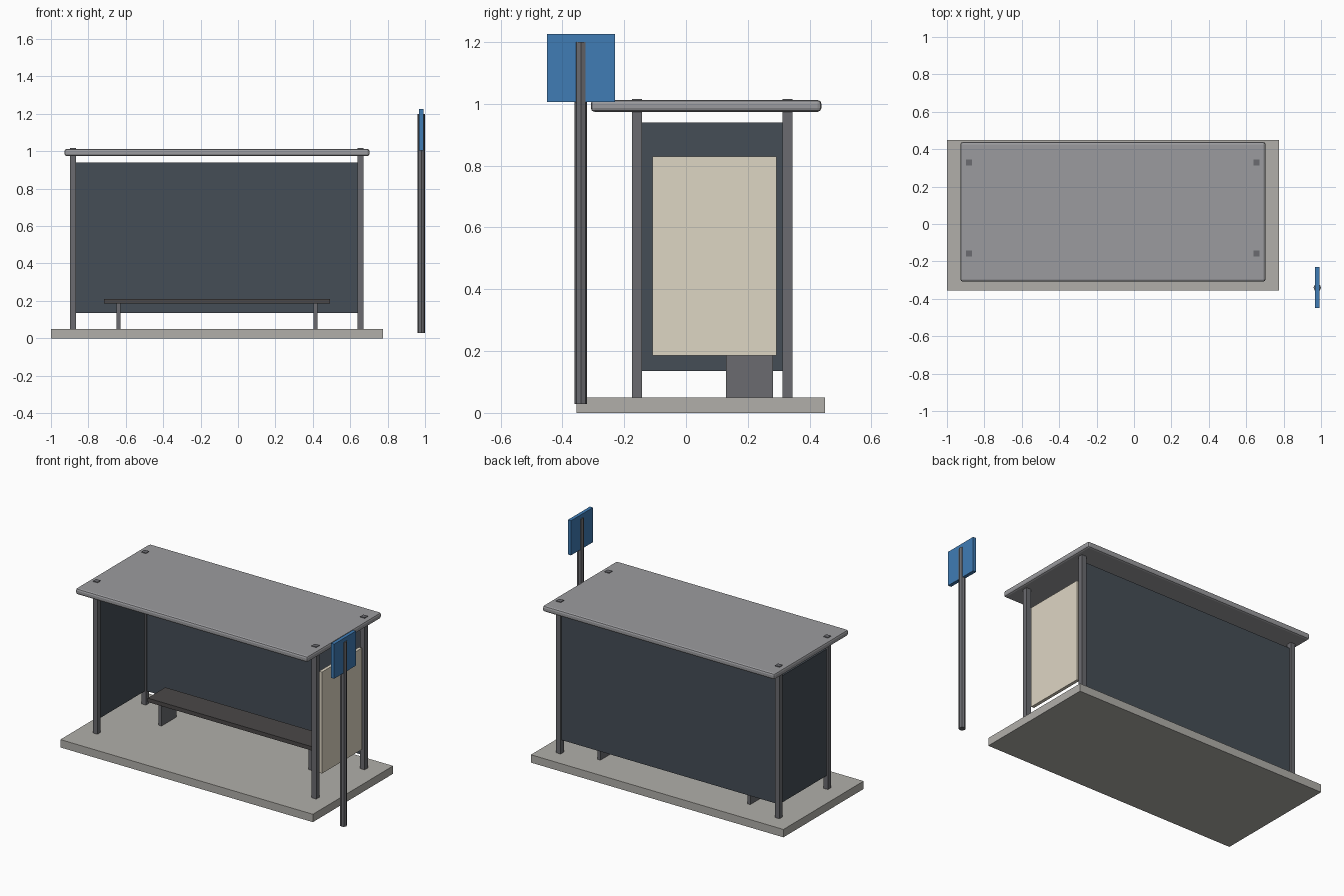
import bpy, math

if "Cube" in bpy.data.objects:
    bpy.data.objects.remove(bpy.data.objects["Cube"])


def material(name, r, g, b):
    m = bpy.data.materials.new(name)
    m.diffuse_color = (r, g, b, 1)
    m.use_nodes = True
    m.node_tree.nodes["Principled BSDF"].inputs["Base Color"].default_value = m.diffuse_color
    return m


concrete = material("concrete", 0.44, 0.43, 0.40)
steel = material("dark_steel", 0.145, 0.147, 0.16)
roofing = material("roof_grey", 0.33, 0.33, 0.345)
glass = material("tinted_glass", 0.06, 0.075, 0.093)
paper = material("poster_cream", 0.73, 0.67, 0.55)
slat = material("bench_dark", 0.07, 0.065, 0.065)
blue = material("sign_blue", 0.05, 0.20, 0.46)


def box(name, x, y, z, mat):
    """Box from (min, max) pairs on each axis."""
    bpy.ops.mesh.primitive_cube_add(size=1, location=[sum(p) / 2 for p in (x, y, z)])
    o = bpy.context.object
    o.name = name
    o.scale = [p[1] - p[0] for p in (x, y, z)]
    bpy.ops.object.transform_apply(location=False, rotation=False, scale=True)
    o.data.materials.append(mat)
    return o


def around(c, width):
    return (c - width / 2, c + width / 2)


# Ground slab
box("base_slab", (-1.0, 0.775), (-0.355, 0.45), (0, 0.05), concrete)

# Corner posts, poking just through the roof
LEFT, RIGHT, FRONT, BACK, W = -0.882, 0.656, -0.158, 0.328, 0.032
for side, x in (("left", LEFT), ("right", RIGHT)):
    for end, y in (("front", FRONT), ("back", BACK)):
        box(f"{end}_{side}_post", around(x, W), around(y, W), (0.05, 1.016), steel)

# Roof with rounded rim
roof = box("roof", (-0.928, 0.703), (-0.308, 0.438), (0.974, 1.012), roofing)
bevel = roof.modifiers.new("rim", 'BEVEL')
bevel.width = 0.012
bevel.segments = 2

# Glass walls and poster panel between the posts
h = W / 2
box("back_panel", (LEFT + h, RIGHT - h), around(BACK, 0.012), (0.135, 0.94), glass)
box("left_panel", around(LEFT, 0.012), (FRONT + h, BACK - h), (0.135, 0.94), glass)
box("poster_panel", around(RIGHT, 0.02), (-0.108, 0.293), (0.185, 0.83), paper)

# Bench
box("bench_seat", (-0.716, 0.492), (0.115, 0.293), (0.185, 0.21), slat)
for side, x in (("left", -0.639), ("right", 0.415)):
    box(f"bench_{side}_leg", around(x, 0.021), (0.13, 0.282), (0.05, 0.188), steel)

# Stop sign pole and plate
bpy.ops.mesh.primitive_cylinder_add(vertices=8, radius=0.02, depth=1.172,
                                    location=(0.98, -0.34, 0.614))
pole = bpy.context.object
pole.name = "sign_pole"
pole.data.materials.append(steel)
box("sign_plate", around(0.98, 0.022), (-0.45, -0.23), (1.005, 1.225), blue)
